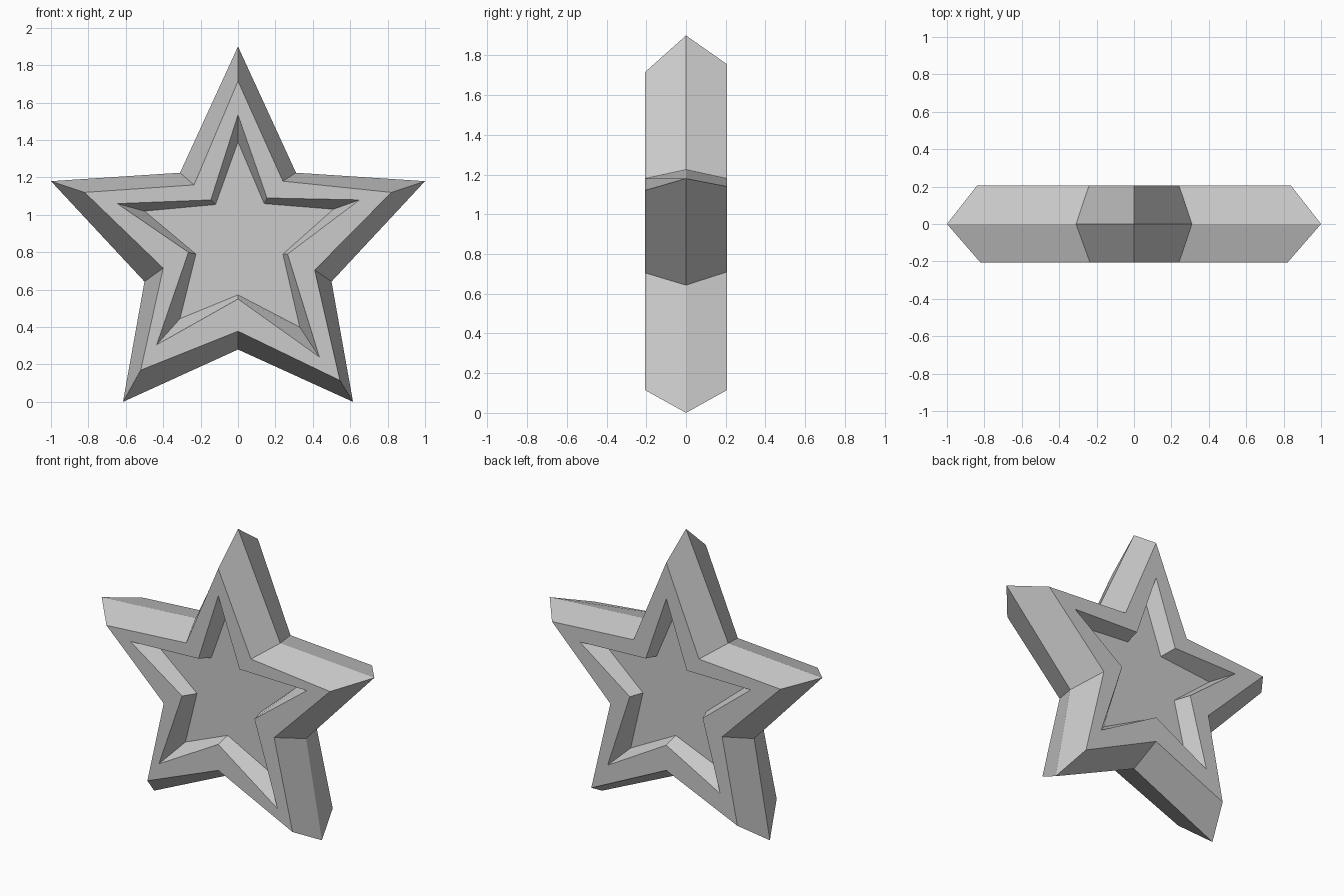
import bpy, bmesh

if "Cube" in bpy.data.objects:
    bpy.data.objects.remove(bpy.data.objects["Cube"])


def star(half, fixes=None):
    """Mirror six right-hand points into a ten-point star, then nudge a few corners."""
    pts = list(half) + [(-x, z) for x, z in reversed(half[1:5])]
    for i, p in (fixes or {}).items():
        pts[i] = p
    return pts


# corner order: top, upper notch, side tip, lower notch, foot, bottom notch, then left side
ridge = star([(0, 1.9), (.31, 1.225), (1, 1.18), (.5, .643), (.615, 0), (0, .28)])
front_edge = star([(0, 1.715), (.24, 1.18), (.82, 1.12), (.41, .705), (.545, .115), (0, .378)],
                  {6: (-.52, .17), 7: (-.40, .715), 9: (-.235, 1.16)})
back_edge = star([(0, 1.755), (.24, 1.18), (.838, 1.14), (.41, .71), (.55, .115), (0, .378)],
                 {6: (-.522, .15)})
front_rim = star([(0, 1.535), (.155, 1.09), (.65, 1.08), (.265, .79), (.435, .24), (0, .55)],
                 {6: (-.435, .305), 7: (-.265, .80), 8: (-.645, 1.06), 9: (-.145, 1.08)})
back_rim = star([(0, 1.515), (.15, 1.08), (.635, 1.06), (.267, .795), (.43, .297), (0, .545)],
                {6: (-.395, .33), 8: (-.62, 1.077)})
floor = star([(0, 1.39), (.14, 1.06), (.51, 1.03), (.24, .79), (.33, .40), (0, .572)],
             {6: (-.31, .445), 7: (-.225, .79), 8: (-.5, 1.02), 9: (-.12, 1.055)})

# star body: rings lofted from front recess floor, round the ridge, to back recess floor
T, D = .207, .108
bm = bmesh.new()
layers = [(floor, -D), (front_rim, -T), (front_edge, -T), (ridge, 0),
          (back_edge, T), (back_rim, T), (floor, D)]
rings = [[bm.verts.new((x, y, z)) for x, z in pts] for pts, y in layers]
for a, b in zip(rings, rings[1:]):
    for i in range(10):
        j = (i + 1) % 10
        bm.faces.new((a[i], a[j], b[j], b[i]))
bm.faces.new(rings[0])
bm.faces.new(rings[-1][::-1])
bmesh.ops.recalc_face_normals(bm, faces=bm.faces)

mesh = bpy.data.meshes.new("star")
bm.to_mesh(mesh)
bm.free()
bpy.context.collection.objects.link(bpy.data.objects.new("star", mesh))
